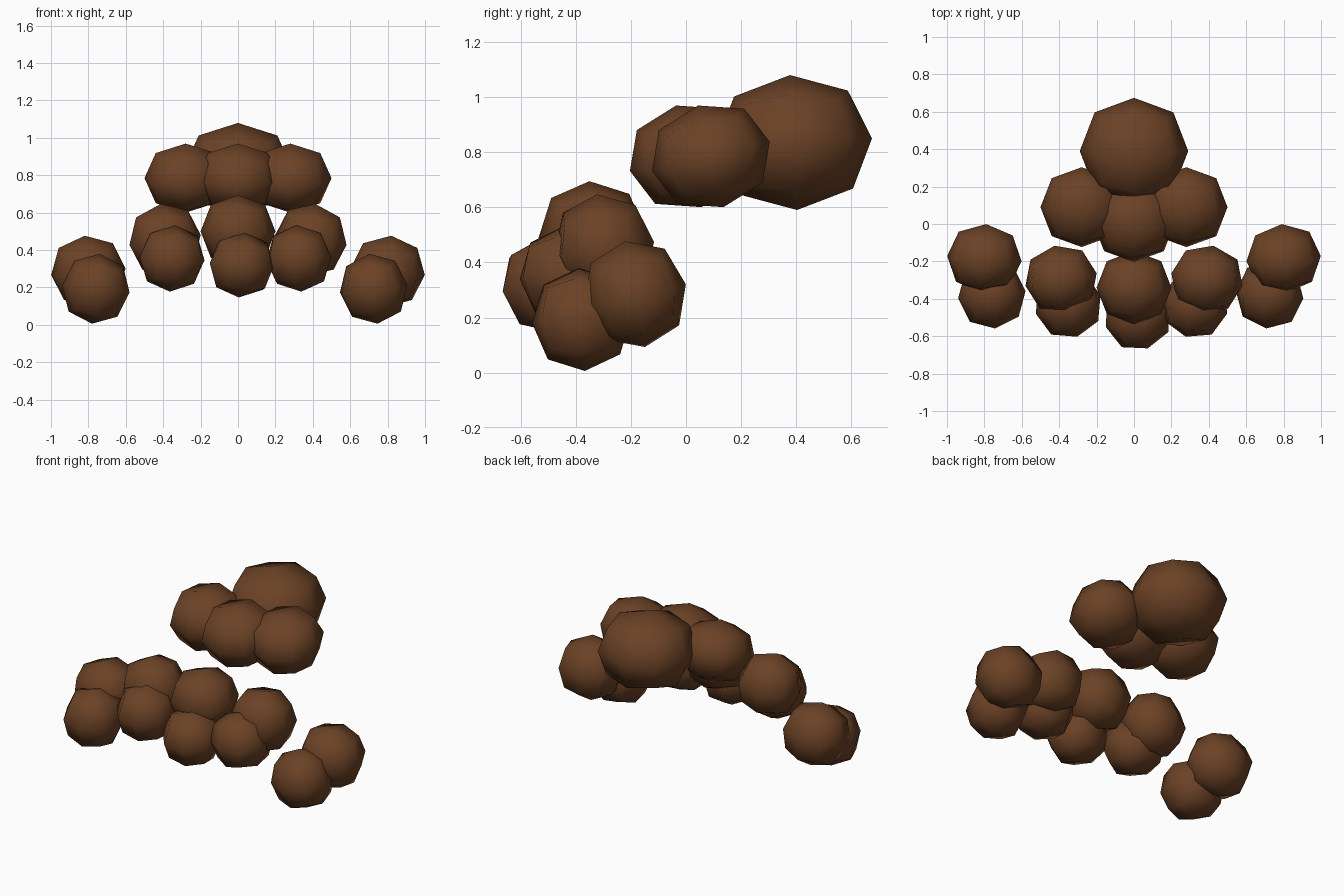
import bpy, bmesh, math

if "Cube" in bpy.data.objects:
    bpy.data.objects.remove(bpy.data.objects["Cube"])

brown = bpy.data.materials.new("brown_fur")
brown.diffuse_color = (0.147, 0.054, 0.019, 1)
brown.use_nodes = True
brown.node_tree.nodes["Principled BSDF"].inputs["Base Color"].default_value = brown.diffuse_color

AXIS = 0.8395  # reach of a once-subdivided unit cube along its axes


def pad(name, centre, radii, tilt=(0, 0, 0)):
    """Rounded lump: a cube subdivided once, smooth shaded."""
    mesh = bpy.data.meshes.new(name)
    bm = bmesh.new()
    bmesh.ops.create_cube(bm, size=2 / AXIS)
    for f in bm.faces:
        f.smooth = True
    bm.to_mesh(mesh)
    bm.free()
    mesh.materials.append(brown)
    ob = bpy.data.objects.new(name, mesh)
    bpy.context.collection.objects.link(ob)
    ob.location = centre
    ob.scale = radii
    ob.rotation_euler = [math.radians(a) for a in tilt]
    sub = ob.modifiers.new("round", 'SUBSURF')
    sub.levels = sub.render_levels = 1
    return ob


# Upper cluster: large rear lump with three lumps in front
pad("rear_lump", (0, 0.39, 0.835), (0.29, 0.285, 0.245), (3, 0, 0))
pad("middle_lump", (0, 0.01, 0.785), (0.22, 0.22, 0.19), (14, 0, 0))
for side, s in (("left", -1), ("right", 1)):
    pad(side + "_lump", (0.28 * s, 0.09, 0.785), (0.22, 0.22, 0.19), (14, 0, 0))

# Lower arc, centre pair
pad("centre_knuckle", (0, -0.34, 0.5), (0.2, 0.195, 0.195), (3, 0, 0))
pad("centre_toe", (0.02, -0.495, 0.32), (0.18, 0.18, 0.175), (8, 3, 18))

# Lower arc, inner and outer pairs on each side
for side, s in (("left", -1), ("right", 1)):
    pad(side + "_inner_knuckle", (0.39 * s, -0.297, 0.455),
        (0.195, 0.185, 0.195), (6, 8 * s, -10 * s))
    pad(side + "_inner_toe", (-0.352 if s < 0 else 0.325, -0.43, 0.355),
        (0.18, 0.18, 0.178), (5, -3 * s, -16 * s))
    pad(side + "_outer_knuckle", (0.8 * s, -0.185, 0.285),
        (0.2, 0.188, 0.196), (11, 5 * s, 4 * s))
    pad(side + "_outer_toe", (-0.76 if s < 0 else 0.725, -0.378, 0.193),
        (0.182, 0.182, 0.188), (4, -6 * s, -6 * s))
